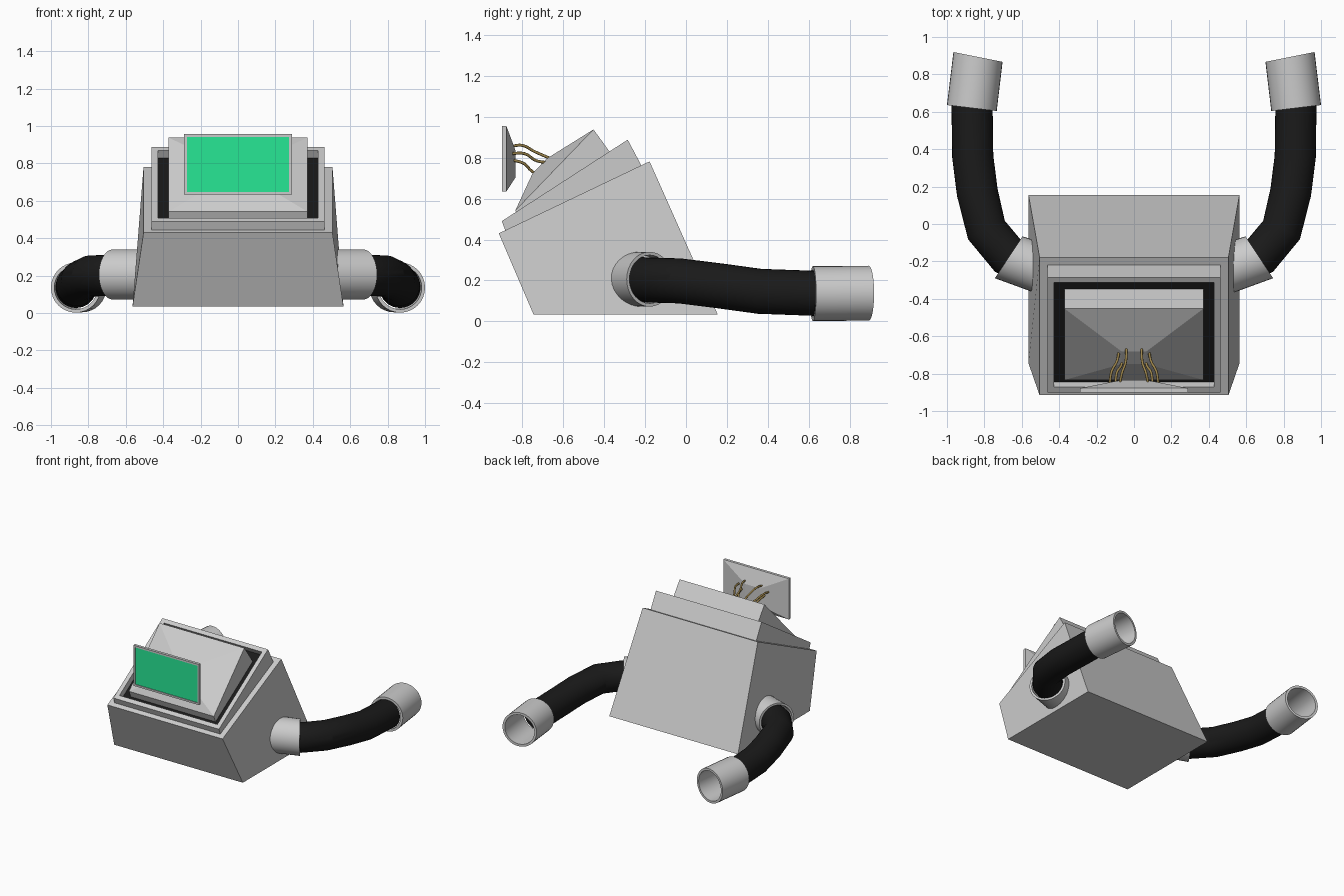
import bpy, bmesh, math
from mathutils import Vector

if "Cube" in bpy.data.objects:
    bpy.data.objects.remove(bpy.data.objects["Cube"])


def material(name, rgb):
    m = bpy.data.materials.new(name)
    m.diffuse_color = (*rgb, 1)
    m.use_nodes = True
    m.node_tree.nodes["Principled BSDF"].inputs["Base Color"].default_value = m.diffuse_color
    return m


GREY = material("grey", (0.8, 0.8, 0.8))
BLACK = material("black", (0.01, 0.01, 0.01))
GREEN = material("green", (0.02, 0.8, 0.3))
BRASS = material("brass", (0.33, 0.23, 0.07))


def finish(bm, name, mats=(), smooth=False, mirror=False):
    bmesh.ops.recalc_face_normals(bm, faces=bm.faces)
    me = bpy.data.meshes.new(name)
    bm.to_mesh(me)
    bm.free()
    ob = bpy.data.objects.new(name, me)
    bpy.context.collection.objects.link(ob)
    for m in mats:
        me.materials.append(m)
    if smooth:
        bpy.ops.object.select_all(action='DESELECT')
        bpy.context.view_layer.objects.active = ob
        ob.select_set(True)
        bpy.ops.object.shade_smooth_by_angle(angle=math.radians(25))
    if mirror:
        ob.modifiers.new("mirror", 'MIRROR')
    return ob


def prism(profile):
    """Solid from (y, z, half width) points; returns bmesh and its edge faces."""
    bm = bmesh.new()
    l = [bm.verts.new((-w, y, z)) for y, z, w in profile]
    r = [bm.verts.new((w, y, z)) for y, z, w in profile]
    n = len(profile)
    bm.faces.new(l)
    bm.faces.new(r[::-1])
    sides = [bm.faces.new((l[i], r[i], r[(i + 1) % n], l[(i + 1) % n])) for i in range(n)]
    bmesh.ops.recalc_face_normals(bm, faces=bm.faces)
    return bm, sides


def recess(bm, face, rim, depth):
    """Sink a rimmed pocket with straight walls; its floor takes material 1."""
    bmesh.ops.inset_individual(bm, faces=[face], thickness=rim)
    n = face.normal.copy()
    f = bmesh.ops.extrude_discrete_faces(bm, faces=[face])['faces'][0]
    bmesh.ops.translate(bm, verts=f.verts, vec=-n * depth)
    f.material_index = 1


def taper(bm, face, scale, move):
    """Extrude a face into a shallow pyramid stump."""
    f = bmesh.ops.extrude_discrete_faces(bm, faces=[face])['faces'][0]
    c = f.calc_center_median()
    for v in f.verts:
        v.co = c + Vector(move) + Vector(((v.co.x - c.x) * scale[0],
                                          (v.co.y - c.y) * scale[1],
                                          (v.co.z - c.z) * scale[1]))


def loft(rings, sides=32, closed=False):
    """Tube through (centre, direction, radius) rings."""
    bm = bmesh.new()
    loops = []
    for c, d, r in rings:
        d = Vector(d).normalized()
        s = d.cross(Vector((0, 0, 1))).normalized()
        u = s.cross(d)
        loops.append([bm.verts.new(Vector(c) + r * (s * math.cos(a) + u * math.sin(a)))
                      for a in (2 * math.pi * i / sides for i in range(sides))])
    pairs = list(zip(loops, loops[1:]))
    if closed:
        pairs.append((loops[-1], loops[0]))
    else:
        bm.faces.new(loops[0])
        bm.faces.new(loops[-1])
    for a, b in pairs:
        for i in range(sides):
            j = (i + 1) % sides
            bm.faces.new((a[i], a[j], b[j], b[i]))
    return bm


def collar(name, a, da, b, db, outer, inner):
    """Open pipe with wall thickness, mirrored to the other side."""
    bm = loft([(a, da, outer), (b, db, outer), (b, db, inner), (a, da, inner)], closed=True)
    finish(bm, name, [GREY], smooth=True, mirror=True)


# Main body, leaning forward
bm, _ = prism([(-0.745, 0.034, 0.564), (0.155, 0.034, 0.564),
               (-0.178, 0.782, 0.505), (-0.915, 0.43, 0.505)])
finish(bm, "body", [GREY])

# Middle tier with a sunken black floor
bm, s = prism([(-0.882, 0.442, 0.463), (-0.216, 0.758, 0.463),
               (-0.285, 0.888, 0.463), (-0.90, 0.49, 0.463)])
recess(bm, s[2], 0.048, 0.047)
finish(bm, "middle_tier", [GREY, BLACK])

# Upper tier ending in a low pyramid
bm, s = prism([(-0.81, 0.485, 0.372), (-0.345, 0.79, 0.372),
               (-0.452, 0.938, 0.372), (-0.834, 0.542, 0.372)])
taper(bm, s[2], (0.18, 0.18), (0, -0.072, 0.02))
finish(bm, "upper_tier", [GREY])

# Screen with green panel and tapered back
bm, s = prism([(-0.90, 0.634, 0.288), (-0.878, 0.634, 0.288),
               (-0.878, 0.956, 0.288), (-0.90, 0.956, 0.288)])
taper(bm, s[1], (0.23, 0.42), (0, 0.044, -0.025))
recess(bm, s[3], 0.02, 0.006)
finish(bm, "screen", [GREY, GREEN])

# Wires between screen and upper tier
wires = [[(0.075, -0.85, 0.857), (0.065, -0.80, 0.86), (0.045, -0.74, 0.83), (0.04, -0.66, 0.795)],
         [(0.13, -0.855, 0.82), (0.12, -0.79, 0.82), (0.09, -0.73, 0.785), (0.078, -0.66, 0.775)],
         [(0.10, -0.85, 0.79), (0.09, -0.79, 0.77), (0.07, -0.76, 0.74), (0.06, -0.72, 0.71)]]
for k, pts in enumerate(wires):
    for sx, side in ((1, "right"), (-1, "left")):
        cu = bpy.data.curves.new("wire", 'CURVE')
        cu.dimensions = '3D'
        cu.bevel_depth = 0.007
        cu.bevel_resolution = 2
        cu.resolution_u = 6
        sp = cu.splines.new('BEZIER')
        sp.bezier_points.add(len(pts) - 1)
        for p, (x, y, z) in zip(sp.bezier_points, pts):
            p.co = (sx * x, y, z)
            p.handle_left_type = p.handle_right_type = 'AUTO'
        cu.materials.append(BRASS)
        bpy.context.collection.objects.link(
            bpy.data.objects.new(f"wire_{side}_{k + 1}", cu))

# Shoulder sleeves, hoses and end cuffs
collar("shoulder_sleeve", (0.50, -0.237, 0.206), (1, 0.25, 0),
       (0.67, -0.178, 0.206), (0.835, 0.55, 0), 0.134, 0.118)
path = [Vector(p) for p in ((0.53, -0.24, 0.205), (0.676, -0.168, 0.202), (0.789, -0.032, 0.198),
                            (0.838, 0.17, 0.173), (0.862, 0.36, 0.147), (0.866, 0.635, 0.137))]
rings = []
for i, p in enumerate(path):
    a, b = path[max(i - 1, 0)], path[min(i + 1, len(path) - 1)]
    rings.append((p, (p - a).normalized() + (b - p).normalized(), 0.11))
finish(loft(rings), "hose", [BLACK], smooth=True, mirror=True)
collar("end_cuff", (0.867, 0.62, 0.136), (-0.12, 1, 0),
       (0.834, 0.893, 0.138), (-0.2, 1, 0), 0.134, 0.116)
